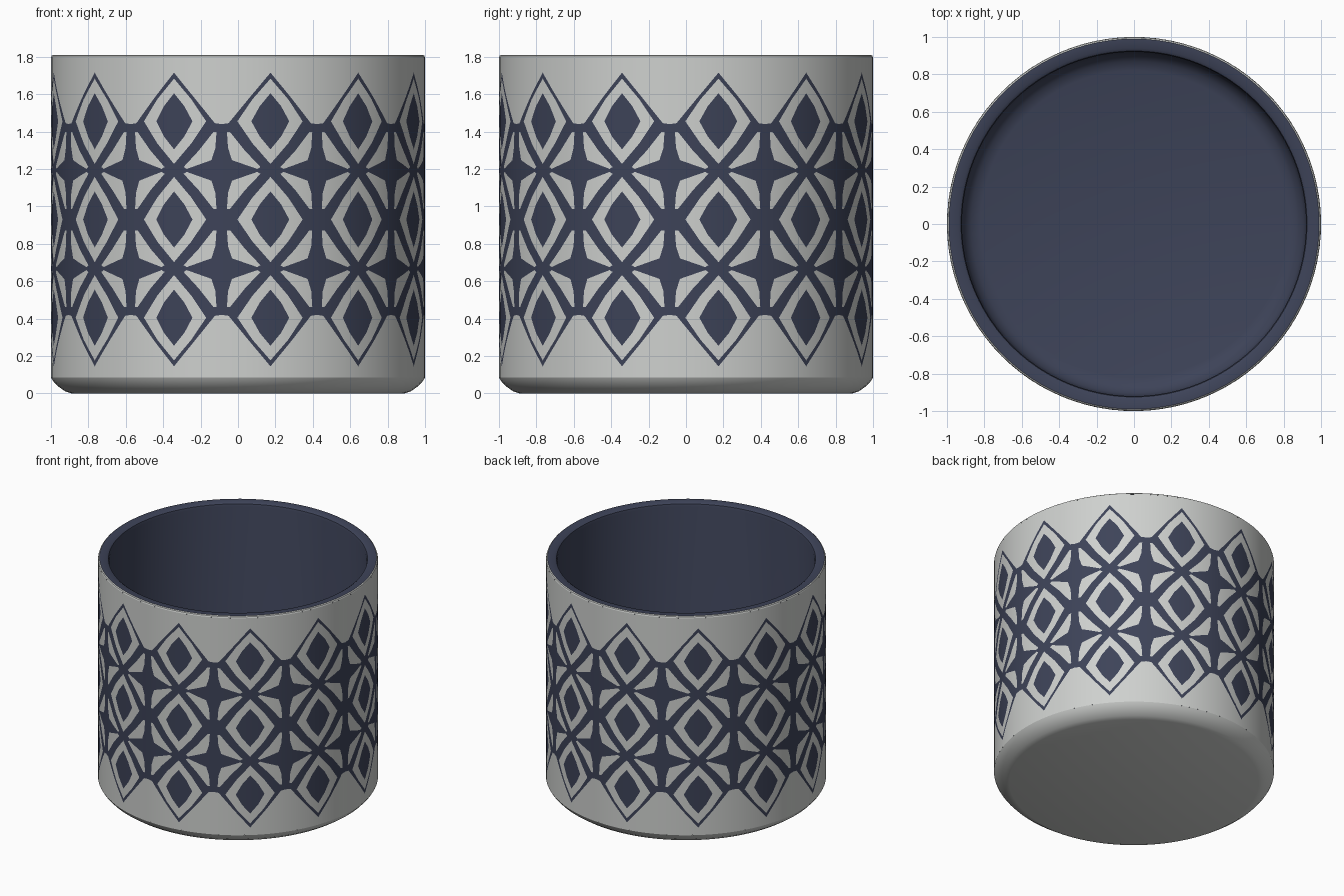
import bpy, bmesh, math
from mathutils import Vector
from mathutils.geometry import delaunay_2d_cdt

if "Cube" in bpy.data.objects:
    bpy.data.objects.remove(bpy.data.objects["Cube"])

TILES, COLS = 12, 8
H = math.pi / TILES            # half a pattern tile, in radians (= units at radius 1)
Z0, Z1 = 0.085, 1.795          # straight part of the wall


def material(name, rgb):
    m = bpy.data.materials.new(name)
    m.diffuse_color = (*rgb, 1)
    m.use_nodes = True
    m.node_tree.nodes["Principled BSDF"].inputs["Base Color"].default_value = m.diffuse_color
    return m


LIGHT = material("pale grey glaze", (0.62, 0.635, 0.62))
DARK = material("navy glaze", (0.047, 0.056, 0.098))


def lathe(name, profile, mat):
    """Spin a (radius, z) profile round z; r = 0 ends become a fan."""
    n = TILES * COLS
    bm = bmesh.new()
    rings = []
    for r, z in profile:
        if r == 0:
            rings.append([bm.verts.new((0, 0, z))] * n)
        else:
            rings.append([bm.verts.new((r * math.cos(2 * math.pi * i / n),
                                        r * math.sin(2 * math.pi * i / n), z)) for i in range(n)])
    for a, b in zip(rings, rings[1:]):
        for i in range(n):
            j = (i + 1) % n
            bm.faces.new(list(dict.fromkeys((a[i], a[j], b[j], b[i]))))
    me = bpy.data.meshes.new(name)
    bm.to_mesh(me)
    bm.free()
    me.materials.append(mat)
    ob = bpy.data.objects.new(name, me)
    bpy.context.collection.objects.link(ob)
    bpy.context.view_layer.objects.active = ob
    ob.select_set(True)
    bpy.ops.object.shade_smooth_by_angle(angle=math.radians(35))
    ob.select_set(False)


# Rounded base, outer lip edge, and dark rim with interior
lathe("cup_base", [(0, 0), (0.89, 0), (0.925, 0.012), (0.965, 0.04), (0.99, 0.068), (1, Z0)], LIGHT)
lathe("lip_edge", [(1, Z1), (0.997, 1.805), (0.99, 1.81)], LIGHT)
lathe("cup_interior", [(0.99, 1.81), (0.94, 1.81), (0.925, 1.80), (0.92, 1.78), (0.92, 0.19),
                       (0.905, 0.14), (0.87, 0.105), (0.82, 0.09), (0, 0.09)], DARK)


def diamond(cz, quarter):
    """Mirror the quarter outline (top to right) into a full diamond."""
    right = quarter + [(u, -v) for u, v in reversed(quarter[:-1])]
    left = [(-u, v) for u, v in reversed(right[1:-1])]
    return [(u, cz + v) for u, v in right + left]


# Outlines of the pattern in one tile; overlapping outlines alternate dark and light
top = [(-H, 1.44), (-0.225, 1.445), (-0.11, 1.585), (0, 1.715), (0.11, 1.585), (0.225, 1.445), (H, 1.44)]
shapes = [top + [(u, 1.86 - v) for u, v in reversed(top)]]
for cz in (0.405, 0.93, 1.455):
    shapes.append(diamond(cz, [(0, 0.228), (0.097, 0.118), (0.178, 0)]))
    shapes.append(diamond(cz, [(0, 0.15), (0.058, 0.081), (0.103, 0)]))
petal = [(0.028, 0.205), (0.034, 0.12), (0.055, 0.055), (0.115, 0.034),
         (0.19, 0.008), (0.208, 0.018), (0.125, 0.105), (0.045, 0.205)]
for cz in (0.6675, 1.1925):
    for side in (-1, 1):
        for up in (-1, 1):
            shapes.append([(side * (H - u), cz + up * v) for u, v in petal])


def inside(p, poly):
    hit = False
    for (x1, y1), (x2, y2) in zip(poly, poly[1:] + poly[:1]):
        if (y1 > p.y) != (y2 > p.y) and p.x < x1 + (p.y - y1) * (x2 - x1) / (y2 - y1):
            hit = not hit
    return hit


# Cut one flat tile along the outlines and along columns for the curvature
pts, edges = [], []
for poly in shapes:
    s = len(pts)
    pts += [Vector(p) for p in poly]
    edges += [(s + i, s + (i + 1) % len(poly)) for i in range(len(poly))]
for i in range(COLS + 1):
    u = -H + 2 * H * i / COLS
    edges.append((len(pts), len(pts) + 1))
    pts += [Vector((u, Z0)), Vector((u, Z1))]
tv, _, tf = delaunay_2d_cdt(pts, edges, [], 0, 1e-5)[:3]

# Wrap the tile twelve times round the wall
bm = bmesh.new()
for k in range(TILES):
    phi0 = math.radians(10) + 2 * H * k
    vs = [bm.verts.new((math.sin(phi0 + p.x), -math.cos(phi0 + p.x), p.y)) for p in tv]
    for f in tf:
        c = sum((tv[i] for i in f), Vector((0, 0))) / len(f)
        face = bm.faces.new([vs[i] for i in f])
        face.material_index = sum(inside(c, s) for s in shapes) % 2
        face.smooth = True
        face.normal_update()
        mid = face.calc_center_median()
        if face.normal.dot(Vector((mid.x, mid.y, 0))) < 0:
            face.normal_flip()
bmesh.ops.remove_doubles(bm, verts=bm.verts, dist=1e-5)
me = bpy.data.meshes.new("patterned_wall")
bm.to_mesh(me)
bm.free()
me.materials.append(LIGHT)
me.materials.append(DARK)
me.normals_split_custom_set_from_vertices([Vector((v.co.x, v.co.y, 0)).normalized() for v in me.vertices])
bpy.context.collection.objects.link(bpy.data.objects.new("patterned_wall", me))

# Make the lathed faces point outward (base down, interior towards the axis)
for ob in bpy.context.collection.objects:
    if ob.name == "patterned_wall":
        continue
    f = ob.data.polygons[-1 if ob.name == "cup_interior" else 0]
    want = {"cup_base": Vector((0, 0, -1)), "cup_interior": Vector((0, 0, 1))}.get(
        ob.name, Vector((f.center.x, f.center.y, 0)))
    if f.normal.dot(want) < 0:
        ob.data.flip_normals()
